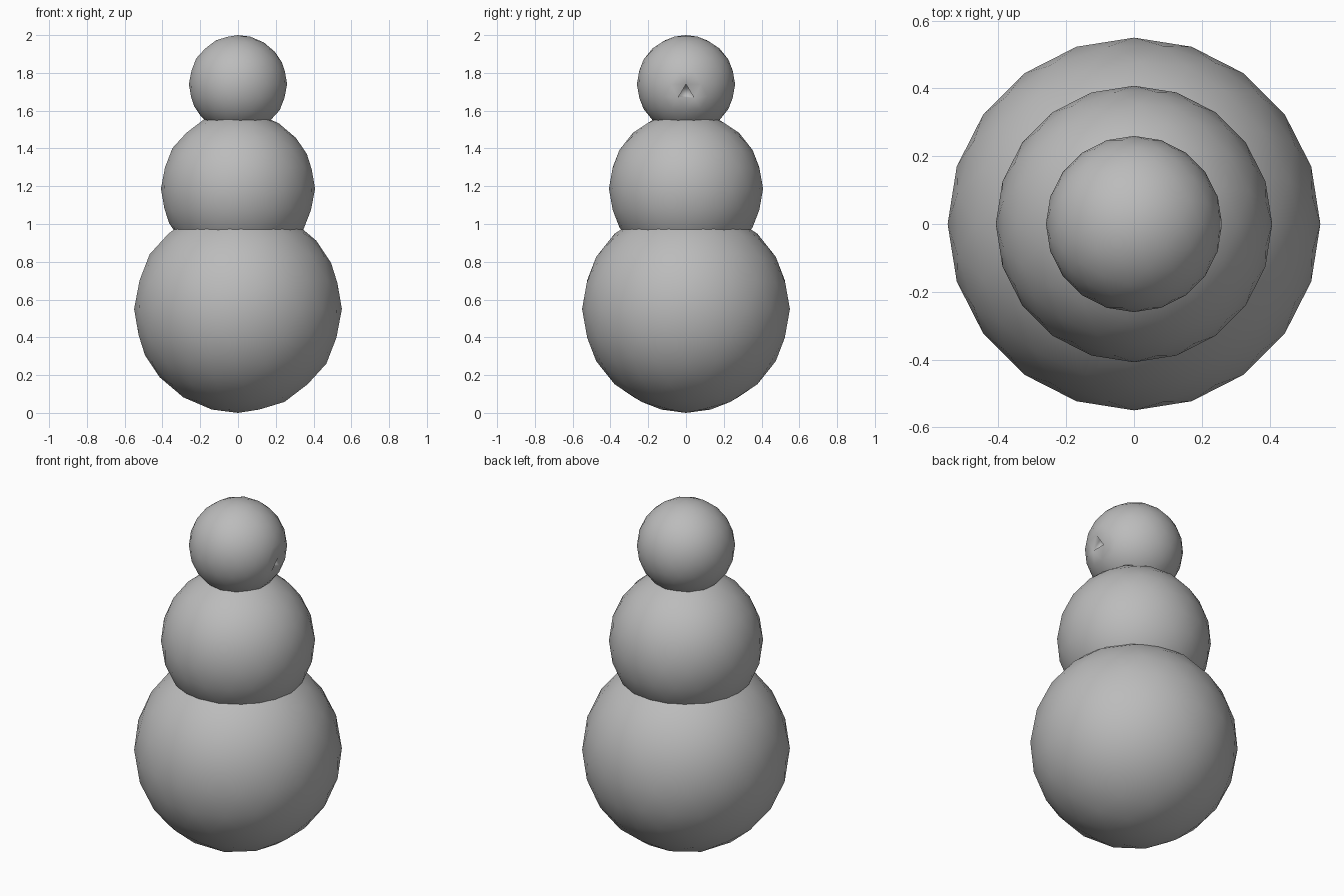
import bpy
import bmesh
from mathutils import Vector

cube = bpy.data.objects.get("Cube")
if cube:
    bpy.data.objects.remove(cube, do_unlink=True)

# Single plain grey for the whole figure
GREY = (0.5, 0.5, 0.5, 1)
grey = bpy.data.materials.new("plain_grey")
grey.use_nodes = True
grey.diffuse_color = GREY
grey.node_tree.nodes["Principled BSDF"].inputs["Base Color"].default_value = GREY


def ball(name, radius, height):
    bpy.ops.mesh.primitive_ico_sphere_add(subdivisions=3, radius=radius, location=(0, 0, height))
    obj = bpy.context.object
    obj.name = name
    obj.data.materials.append(grey)
    bpy.ops.object.shade_smooth()
    return obj


# Three stacked balls
ball("lower_body", 0.55, 0.55)
ball("upper_body", 0.408, 1.187)
head = ball("head", 0.26, 1.74)

# Nose: one triangular face just below the head's equator, pushed inward
bm = bmesh.new()
bm.from_mesh(head.data)
target = Vector((0.25, 0, -0.05))
nose = min(bm.faces, key=lambda f: (f.calc_center_median() - target).length)
inward = nose.normal * -0.04
result = bmesh.ops.extrude_discrete_faces(bm, faces=[nose])
bmesh.ops.translate(bm, verts=result["faces"][0].verts, vec=inward)
bm.to_mesh(head.data)
bm.free()
